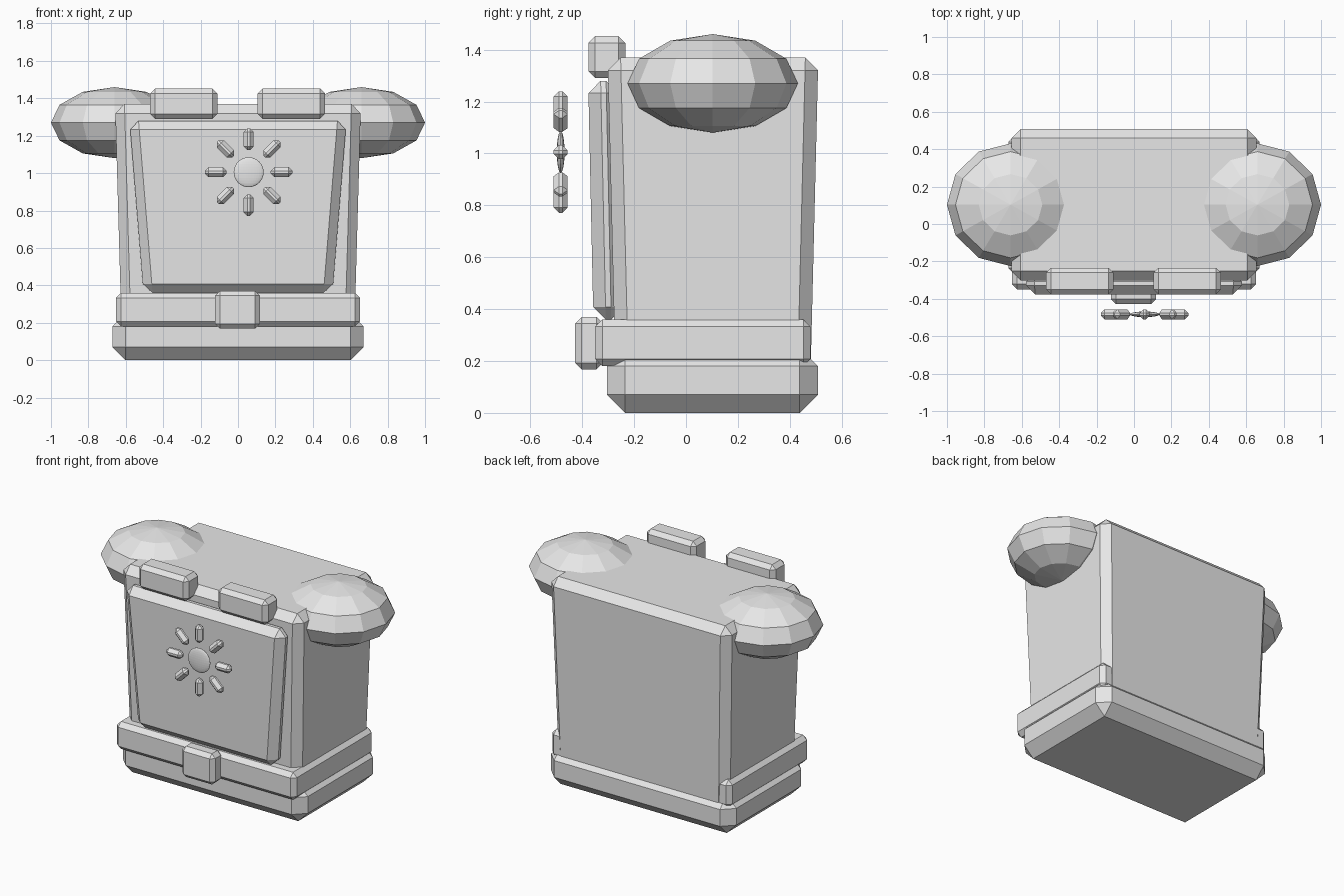
import bpy
import bmesh
from math import radians, sin, cos
from mathutils import Matrix

old = bpy.data.objects.get("Cube")
if old:
    bpy.data.objects.remove(old, do_unlink=True)

grey = bpy.data.materials.new("light_grey")
grey.use_nodes = True
grey.diffuse_color = (0.8, 0.8, 0.8, 1)
grey.node_tree.nodes["Principled BSDF"].inputs["Base Color"].default_value = (0.8, 0.8, 0.8, 1)


def finish(bm, name):
    mesh = bpy.data.meshes.new(name)
    bm.to_mesh(mesh)
    bm.free()
    mesh.materials.append(grey)
    obj = bpy.data.objects.new(name, mesh)
    bpy.context.collection.objects.link(obj)
    return obj


def block(name, z, bottom, top=None, bevel=0.03):
    """Chamfered box; bottom and top are (x0, x1, y0, y1) rectangles."""
    top = top or bottom
    bm = bmesh.new()
    bmesh.ops.create_cube(bm, size=2)
    for v in bm.verts:
        rect = top if v.co.z > 0 else bottom
        v.co = (rect[v.co.x > 0], rect[2 + (v.co.y > 0)], z[v.co.z > 0])
    obj = finish(bm, name)
    mod = obj.modifiers.new("chamfer", "BEVEL")
    mod.width = bevel
    mod.segments = 1
    mod.limit_method = "NONE"
    return obj


def ball(name, centre, radii, segments, rings):
    bm = bmesh.new()
    bmesh.ops.create_uvsphere(bm, u_segments=segments, v_segments=rings, radius=1)
    bm.transform(Matrix.Translation(centre) @ Matrix.Diagonal((*radii, 1)))
    return finish(bm, name)


# Body, base and belt
block("torso", (0.15, 1.37), (-0.622, 0.622, -0.272, 0.48), (-0.657, 0.657, -0.302, 0.51), 0.05)
block("base", (0, 0.25), (-0.672, 0.672, -0.305, 0.508), bevel=0.07)
block("belt", (0.18, 0.36), (-0.653, 0.653, -0.35, 0.48), bevel=0.028)
block("buckle", (0.168, 0.37), (-0.122, 0.117, -0.427, -0.32), bevel=0.025)

# Chest plate and strap ends
block("chest_plate", (0.36, 1.28), (-0.505, 0.505, -0.357, -0.24),
      (-0.58, 0.58, -0.377, -0.26), 0.048)
for side, x in (("right", -0.29), ("left", 0.285)):
    block(side + "_strap", (1.29, 1.452), (x - 0.18, x + 0.18, -0.376, -0.234), bevel=0.026)

# Shoulders
for side, sign in (("right", -1), ("left", 1)):
    ball(side + "_shoulder", (sign * 0.66, 0.103, 1.27), (0.34, 0.328, 0.19), 12, 6)

# Sun emblem floating before the chest
sun = (0.057, -0.483, 1.005)
ball("sun_disc", sun, (0.08, 0.015, 0.08), 32, 16)
for i in range(8):
    angle = radians(45 * i)
    ray = block(f"sun_ray_{i + 1}", (-0.058, 0.058), (-0.027, 0.027, -0.027, 0.027), bevel=0.02)
    ray.location = (sun[0] + 0.176 * sin(angle), sun[1], sun[2] + 0.176 * cos(angle))
    ray.rotation_euler.y = angle
